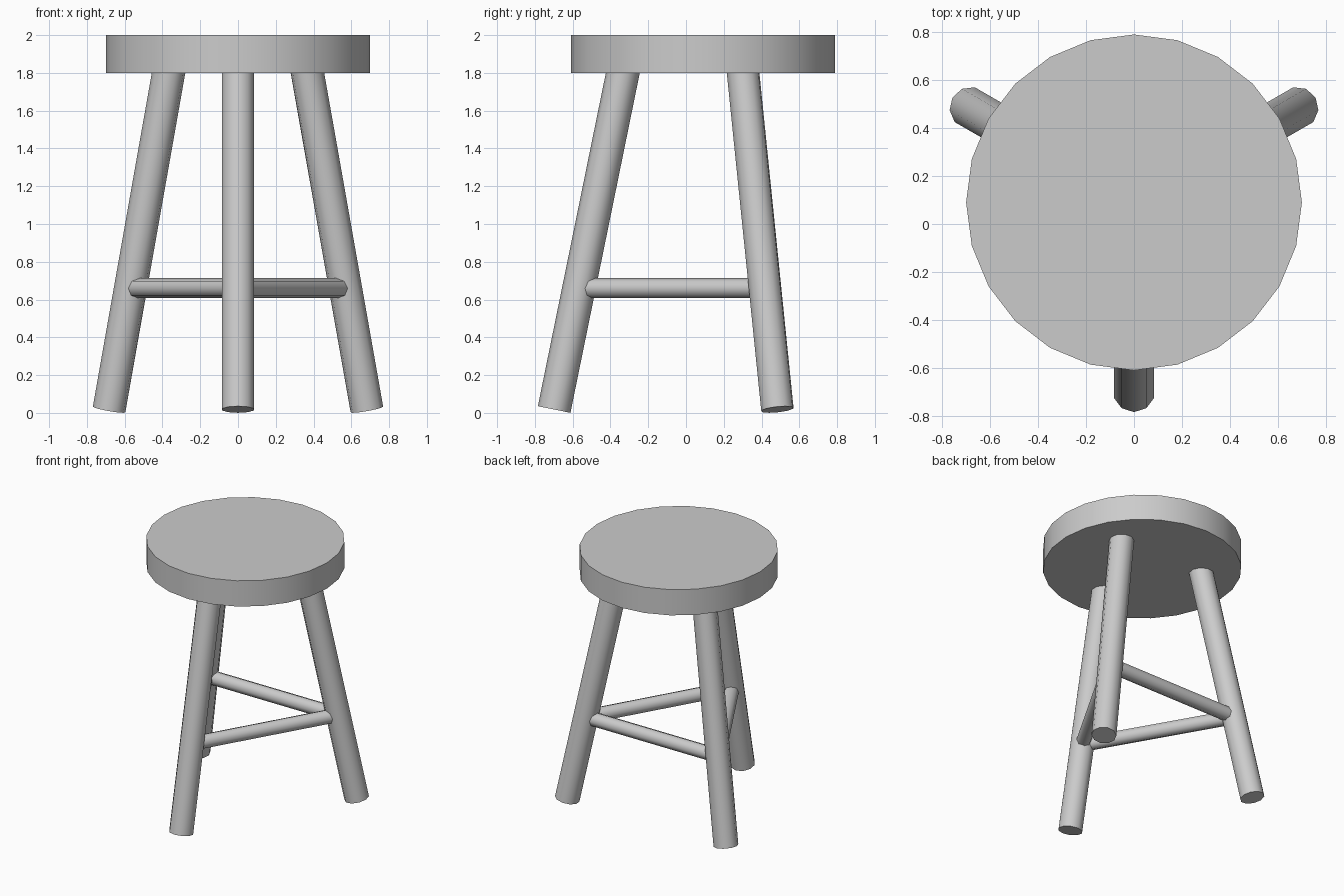
import bpy, math
from mathutils import Vector, Matrix

if "Cube" in bpy.data.objects:
    bpy.data.objects.remove(bpy.data.objects["Cube"])

grey = bpy.data.materials.new("light grey")
grey.diffuse_color = (0.6, 0.6, 0.6, 1)
grey.use_nodes = True
grey.node_tree.nodes["Principled BSDF"].inputs["Base Color"].default_value = grey.diffuse_color

CENTRE_Y = 0.09


def rod(name, a, b, radius, sides, outward):
    """Cylinder from a to b with its first vertex turned towards 'outward'."""
    a, b = Vector(a), Vector(b)
    z = (b - a).normalized()
    x = (outward - z * outward.dot(z)).normalized()
    y = z.cross(x)
    # primitive cylinders start their first vertex on +y
    rot = Matrix((-y, x, z)).transposed().to_4x4()
    bpy.ops.mesh.primitive_cylinder_add(vertices=sides, radius=radius,
                                        depth=(b - a).length)
    ob = bpy.context.object
    ob.name = name
    ob.data.transform(Matrix.Translation((a + b) / 2) @ rot)
    ob.data.materials.append(grey)
    bpy.ops.object.shade_smooth_by_angle(angle=math.radians(50))
    return ob


def on_leg(angle, z):
    """Point on the axis of the leg at this angle and height."""
    r = 0.788 - 0.204 * (z - 0.018)
    return Vector((r * math.cos(angle), CENTRE_Y + r * math.sin(angle), z))


# round seat
rod("seat", (0, CENTRE_Y, 1.8), (0, CENTRE_Y, 2.0), 0.7, 24, Vector((1, 0, 0)))

# three splayed legs, joined by three rungs
names = ["front", "back_right", "back_left"]
angles = [math.radians(d) for d in (-90, 30, 150)]
for i in range(3):
    a, b = angles[i], angles[(i + 1) % 3]
    outward = Vector((math.cos(a), math.sin(a), 0))
    rod(names[i] + "_leg", on_leg(a, 0.018), on_leg(a, 1.9), 0.088, 10, outward)
    rod(names[i] + "_to_" + names[(i + 1) % 3] + "_rung",
        on_leg(a, 0.66), on_leg(b, 0.66), 0.053, 8, Vector((0, 0, 1)))
